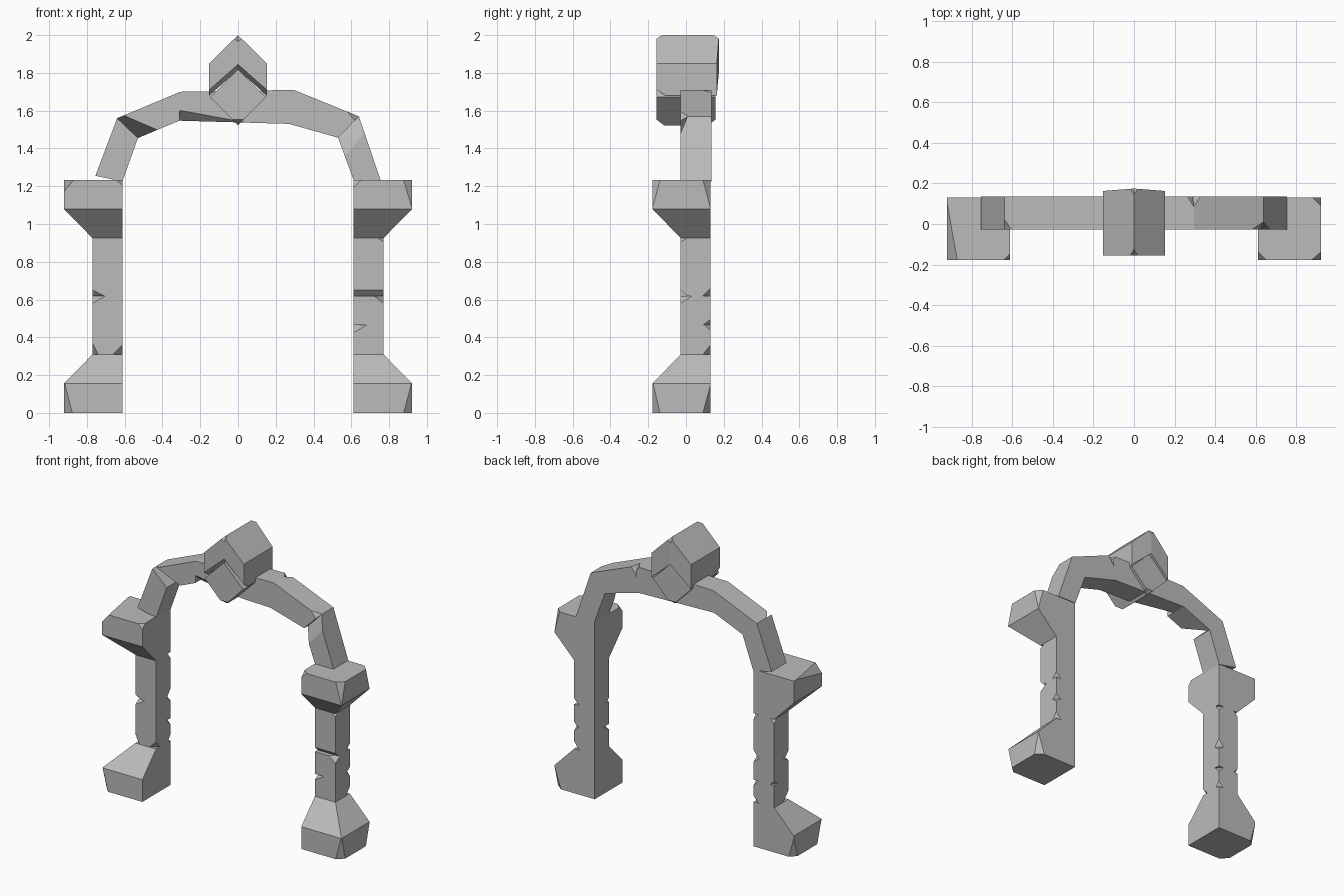
import bpy
import bmesh
from mathutils import Vector

cube = bpy.data.objects.get("Cube")
if cube:
    bpy.data.objects.remove(cube, do_unlink=True)

stone_grey = bpy.data.materials.new("stone_grey")
stone_grey.use_nodes = True
GREY = (0.5, 0.5, 0.5, 1)
stone_grey.diffuse_color = GREY
stone_grey.node_tree.nodes["Principled BSDF"].inputs["Base Color"].default_value = GREY

INNER, SLIM, WIDE = 0.612, 0.77, 0.922     # x limits of a pillar
FRONT, SLIM_FRONT, BACK = -0.178, -0.028, 0.13
EDGE = 50                                  # a chip this long bevels a whole edge


def stone(name, points, chips=()):
    """Convex stone; each chip slices off a corner by its x, y and z lengths."""
    bm = bmesh.new()
    for p in points:
        bm.verts.new(p)
    hull = bmesh.ops.convex_hull(bm, input=bm.verts)
    bmesh.ops.delete(bm, geom=[v for v in bm.verts if not v.link_faces], context='VERTS')
    centre = sum((v.co for v in bm.verts), Vector()) / len(bm.verts)
    for corner, size in chips:
        corner = Vector(corner)
        inward = [1 if c > k else -1 for c, k in zip(centre, corner)]
        normal = Vector([s / d for s, d in zip(inward, size)])
        start = corner + Vector((0, 0, inward[2] * size[2]))
        cut = bmesh.ops.bisect_plane(bm, geom=bm.verts[:] + bm.edges[:] + bm.faces[:],
                                     plane_co=start, plane_no=normal, clear_inner=True)
        rim = [e for e in cut["geom_cut"] if isinstance(e, bmesh.types.BMEdge)]
        if rim:
            bmesh.ops.contextual_create(bm, geom=rim)
    bmesh.ops.dissolve_limit(bm, angle_limit=0.01, verts=bm.verts, edges=bm.edges)
    bmesh.ops.recalc_face_normals(bm, faces=bm.faces)
    mesh = bpy.data.meshes.new(name)
    bm.to_mesh(mesh)
    bm.free()
    mesh.materials.append(stone_grey)
    bpy.context.collection.objects.link(bpy.data.objects.new(name, mesh))


def ring(side, outer, front, z):
    return [(side * x, y, z) for x in (INNER, outer) for y in (front, BACK)]


def pillar(label, side, chips):
    slim = lambda z: ring(side, SLIM, SLIM_FRONT, z)
    wide = lambda z: ring(side, WIDE, FRONT, z)
    parts = {
        "base": (wide(0) + wide(0.155) + slim(0.31), WIDE, FRONT),
        "lower_block": (slim(0.31) + slim(0.465), SLIM, SLIM_FRONT),
        "middle_block": (slim(0.465) + slim(0.62), SLIM, SLIM_FRONT),
        "upper_block": (slim(0.62) + slim(0.925), SLIM, SLIM_FRONT),
        "capital": (slim(0.925) + wide(1.08) + wide(1.232), WIDE, FRONT),
    }
    for part, (points, outer, front) in parts.items():
        zs = [p[2] for p in points]
        cuts = []
        for where, size in chips.get(part, ()):
            cuts.append(((side * (outer if "outer" in where else INNER),
                          front if "front" in where else BACK,
                          max(zs) if "top" in where else min(zs)), size))
        stone(label + "_" + part, points, cuts)


# Pillars, each with its own worn corners
pillar("left", 1, {
    "base": [("outer front low", (0.045, 0.04, 0.17)), ("outer back low", (0.05, 0.04, 0.15))],
    "lower_block": [("inner front top", (0.07, 0.06, 0.04)),
                    ("outer back low", (0.04, 0.04, 0.05)),
                    ("outer back top", (0.03, 0.03, 0.03))],
    "middle_block": [("outer front top", (0.05, 0.06, 0.04)),
                     ("outer back low", (0.04, 0.04, 0.03))],
    "upper_block": [("inner front low", (EDGE, 0.03, 0.03)),
                    ("outer back low", (0.04, 0.04, 0.04)),
                    ("outer front top", (0.03, 0.03, 0.02))],
    "capital": [("outer front top", (0.045, 0.04, 0.15)), ("inner front top", (0.04, 0.04, 0.04)),
                ("outer back top", (0.04, 0.04, 0.15))],
})
pillar("right", -1, {
    "base": [("outer front low", (0.045, 0.05, 0.17)), ("outer back low", (0.04, 0.04, 0.14))],
    "lower_block": [("inner front low", (0.05, 0.04, 0.05)),
                    ("inner back top", (0.04, 0.04, 0.04)),
                    ("outer front low", (0.03, 0.06, 0.06)),
                    ("inner back low", (0.04, 0.03, 0.04))],
    "middle_block": [("outer front top", (0.07, 0.06, 0.04)),
                     ("inner back top", (0.04, 0.04, 0.03)),
                     ("outer back low", (0.03, 0.04, 0.03))],
    "upper_block": [("outer front low", (0.06, 0.03, 0.03)),
                    ("inner back low", (0.04, 0.04, 0.05)),
                    ("outer back top", (0.03, 0.03, 0.03)),
                    ("inner back top", (0.04, 0.03, 0.04))],
    "capital": [("outer front top", (0.05, 0.28, 0.06)), ("inner front top", (0.03, 0.03, 0.03))],
})

# Arch stones between successive joints (outer x, z, inner x, z)
joints = [(-0.755, 1.255, -0.612, 1.225), (-0.64, 1.56, -0.53, 1.455),
          (-0.305, 1.7, -0.31, 1.547), (0.295, 1.71, 0.27, 1.53),
          (0.64, 1.57, 0.53, 1.457), (0.755, 1.232, 0.612, 1.232)]
arch_names = ["right_leg", "right_haunch", "crown", "left_haunch", "left_leg"]
arch_chips = {
    "right_haunch": [((-0.64, SLIM_FRONT, 1.56), (0.07, 0.05, 0.03))],
    "crown": [((-0.31, SLIM_FRONT, 1.547), (0.3, 0.06, 0.055)),
              ((0.295, 0.135, 1.71), (0.03, 0.05, 0.04))],
    "left_haunch": [((0.295, 0.135, 1.71), (0.04, 0.05, 0.06)),
                    ((0.64, SLIM_FRONT, 1.57), (0.04, 0.04, 0.05))],
    "left_leg": [((0.53, SLIM_FRONT, 1.457), (0.12, 0.04, 0.14))],
}
for name, a, b in zip(arch_names, joints, joints[1:]):
    points = [(x, y, z) for ox, oz, ix, iz in (a, b) for x, z in ((ox, oz), (ix, iz))
              for y in (SLIM_FRONT, 0.135)]
    stone("arch_" + name, points, arch_chips.get(name, ()))

# Keystone: a diamond block under a two-sided cap
stone("keystone_diamond",
      [(x, y, z) for y in (-0.155, 0.155)
       for x, z in ((0, 1.82), (0.148, 1.672), (0, 1.522), (-0.148, 1.672))],
      [((0, -0.155, 1.522), (EDGE, 0.04, 0.03)), ((0, 0.155, 1.522), (EDGE, 0.04, 0.03))])
for label, side in (("left", 1), ("right", -1)):
    points = []
    for y_mid, y_side, lift in ((-0.155, -0.155, 0.03), (-0.11, -0.11, 0), (0.175, 0.163, 0)):
        points += [(0, y_mid, 2), (0, y_mid, 1.815 + lift)]
        points += [(side * 0.153, y_side, z) for z in (1.85, 1.68 + lift)]
    stone("keystone_cap_" + label, points,
          [((0, -0.155, 2), (0.04, 0.03, 0.035)), ((0, 0.175, 2), (0.04, 0.03, 0.035))])
